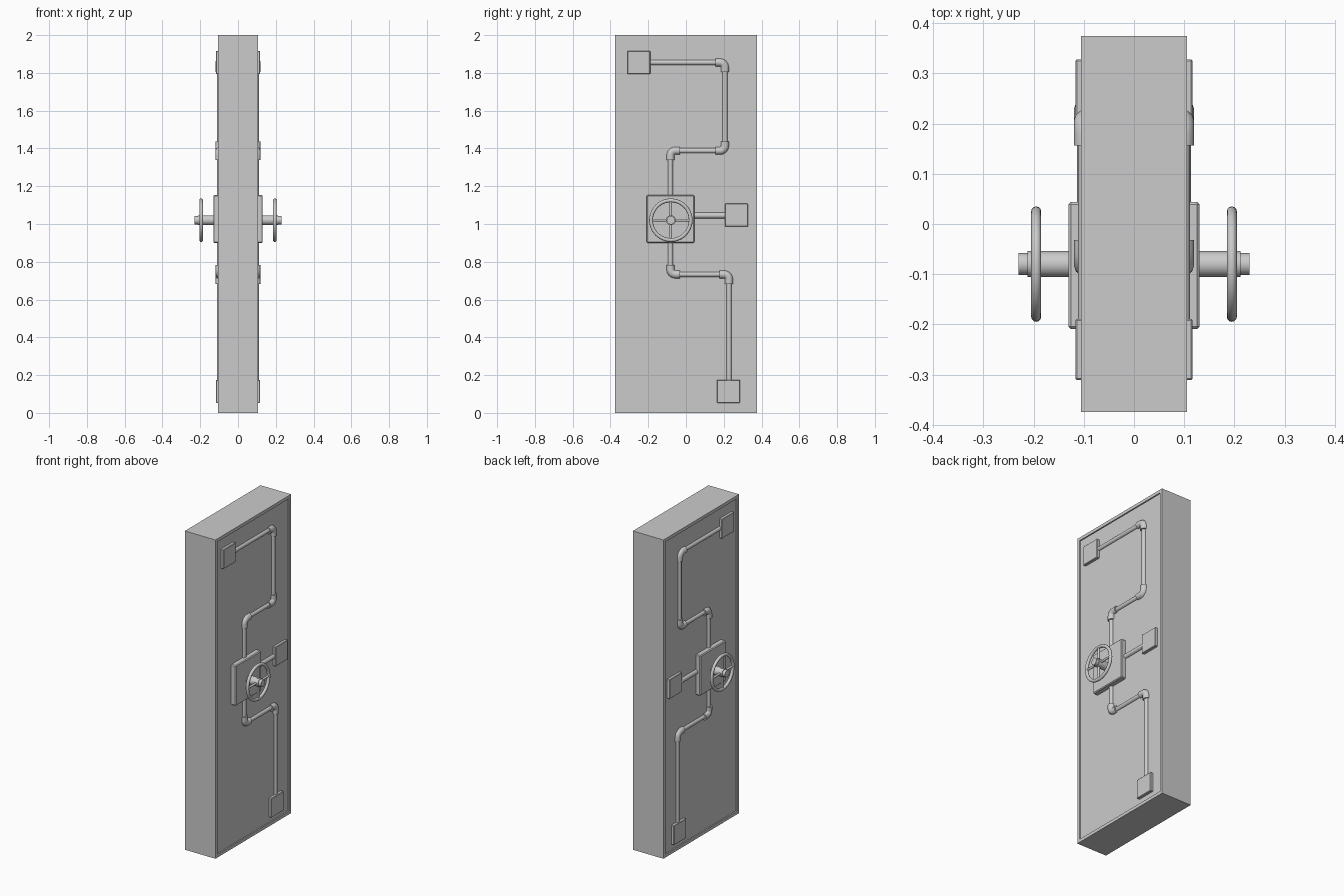
import bpy, bmesh, math
from mathutils import Vector

if "Cube" in bpy.data.objects:
    bpy.data.objects.remove(bpy.data.objects["Cube"])

HALF_X, PANEL_X, PIPE_X = 0.106, 0.099, 0.098
WHEEL_Y, WHEEL_Z = -0.08, 1.02


def box(name, lo, hi, bevel=0.0):
    bm = bmesh.new()
    bmesh.ops.create_cube(bm, size=1)
    for v in bm.verts:
        v.co = Vector([(l + h) / 2 + c * (h - l) for l, h, c in zip(lo, hi, v.co)])
    if bevel:
        bmesh.ops.bevel(bm, geom=bm.edges[:], offset=bevel, segments=1, affect='EDGES')
    me = bpy.data.meshes.new(name)
    bm.to_mesh(me)
    bm.free()
    ob = bpy.data.objects.new(name, me)
    bpy.context.collection.objects.link(ob)
    return ob


def side_box(name, s, x, y0, y1, z0, z1, bevel=0.003):
    a, b = sorted((s * 0.09, s * x))
    return box(name, (a, y0, z0), (b, y1, z1), bevel)


def smooth(ob):
    bpy.ops.object.select_all(action='DESELECT')
    ob.select_set(True)
    bpy.context.view_layer.objects.active = ob
    bpy.ops.object.shade_smooth_by_angle(angle=math.radians(40))


def tube(name, pts, r):
    cu = bpy.data.curves.new(name, 'CURVE')
    cu.dimensions = '3D'
    cu.bevel_depth, cu.bevel_resolution, cu.use_fill_caps = r, 3, True
    sp = cu.splines.new('POLY')
    sp.points.add(len(pts) - 1)
    for p, c in zip(sp.points, pts):
        p.co = (*c, 1)
    ob = bpy.data.objects.new(name, cu)
    bpy.context.collection.objects.link(ob)
    bpy.ops.object.select_all(action='DESELECT')
    ob.select_set(True)
    bpy.context.view_layer.objects.active = ob
    bpy.ops.object.convert(target='MESH')
    smooth(bpy.context.object)


def pipe_run(name, s, pts, r=0.014):
    P = [Vector((s * PIPE_X, y, z)) for y, z in pts]
    for a, b in zip(P, P[1:]):
        tube(name, [a, b], r)
    # fatter rounded elbow at every corner
    for a, c, b in zip(P, P[1:], P[2:]):
        u, v = (a - c).normalized(), (b - c).normalized()
        f = 0.026
        arc = [c + u * f * (1 - math.sin(t)) + v * f * (1 - math.cos(t))
               for t in [i * math.pi / 12 for i in range(7)]]
        tube(name + "_elbow", [c + u * 0.05] + arc + [c + v * 0.05], 0.022)


def shaft(name, s, x0, x1, r):
    bpy.ops.mesh.primitive_cylinder_add(vertices=24, radius=r, depth=x1 - x0,
                                        location=(s * (x0 + x1) / 2, WHEEL_Y, WHEEL_Z),
                                        rotation=(0, math.pi / 2, 0))
    bpy.context.object.name = name
    smooth(bpy.context.object)


# door slab with a recessed panel on both large faces
door = box("door_slab", (-HALF_X, -0.375, 0), (HALF_X, 0.375, 2))
bm = bmesh.new()
bm.from_mesh(door.data)
bm.normal_update()
for f in [f for f in bm.faces if abs(f.normal.x) > 0.9]:
    n = f.normal.copy()
    bmesh.ops.inset_individual(bm, faces=[f], thickness=0.028)
    ring = bmesh.ops.inset_individual(bm, faces=[f], thickness=0.001)
    for v in f.verts:
        v.co.x = PANEL_X * (1 if n.x > 0 else -1)
bm.to_mesh(door.data)
bm.free()

for s in (1, -1):
    # end plates and lock box
    for y, z in ((-0.25, 1.855), (0.267, 1.047), (0.225, 0.114)):
        side_box("bolt_plate", s, 0.117, y - 0.061, y + 0.061, z - 0.061, z + 0.061)
    side_box("lock_box", s, 0.131, -0.209, 0.044, 0.9, 1.153, 0.005)

    # locking pipes
    pipe_run("upper_pipe", s, [(-0.25, 1.855), (0.206, 1.855), (0.206, 1.388),
                               (-0.082, 1.388), (-0.082, 1.1)])
    pipe_run("middle_pipe", s, [(0.0, 1.045), (0.25, 1.045)], 0.016)
    pipe_run("lower_pipe", s, [(-0.082, 0.95), (-0.082, 0.733), (0.228, 0.733), (0.228, 0.114)])

    # handwheel
    shaft("wheel_shaft", s, 0.12, 0.212, 0.026)
    shaft("wheel_cap", s, 0.2, 0.23, 0.022)
    bpy.ops.mesh.primitive_torus_add(major_radius=0.105, minor_radius=0.01,
                                     major_segments=40, minor_segments=12,
                                     location=(s * 0.195, WHEEL_Y, WHEEL_Z),
                                     rotation=(0, math.pi / 2, 0))
    bpy.context.object.name = "wheel_rim"
    smooth(bpy.context.object)
    for dy, dz in ((0.105, 0), (0, 0.105)):
        tube("wheel_spokes", [(s * 0.195, WHEEL_Y - dy, WHEEL_Z - dz),
                              (s * 0.195, WHEEL_Y + dy, WHEEL_Z + dz)], 0.007)
